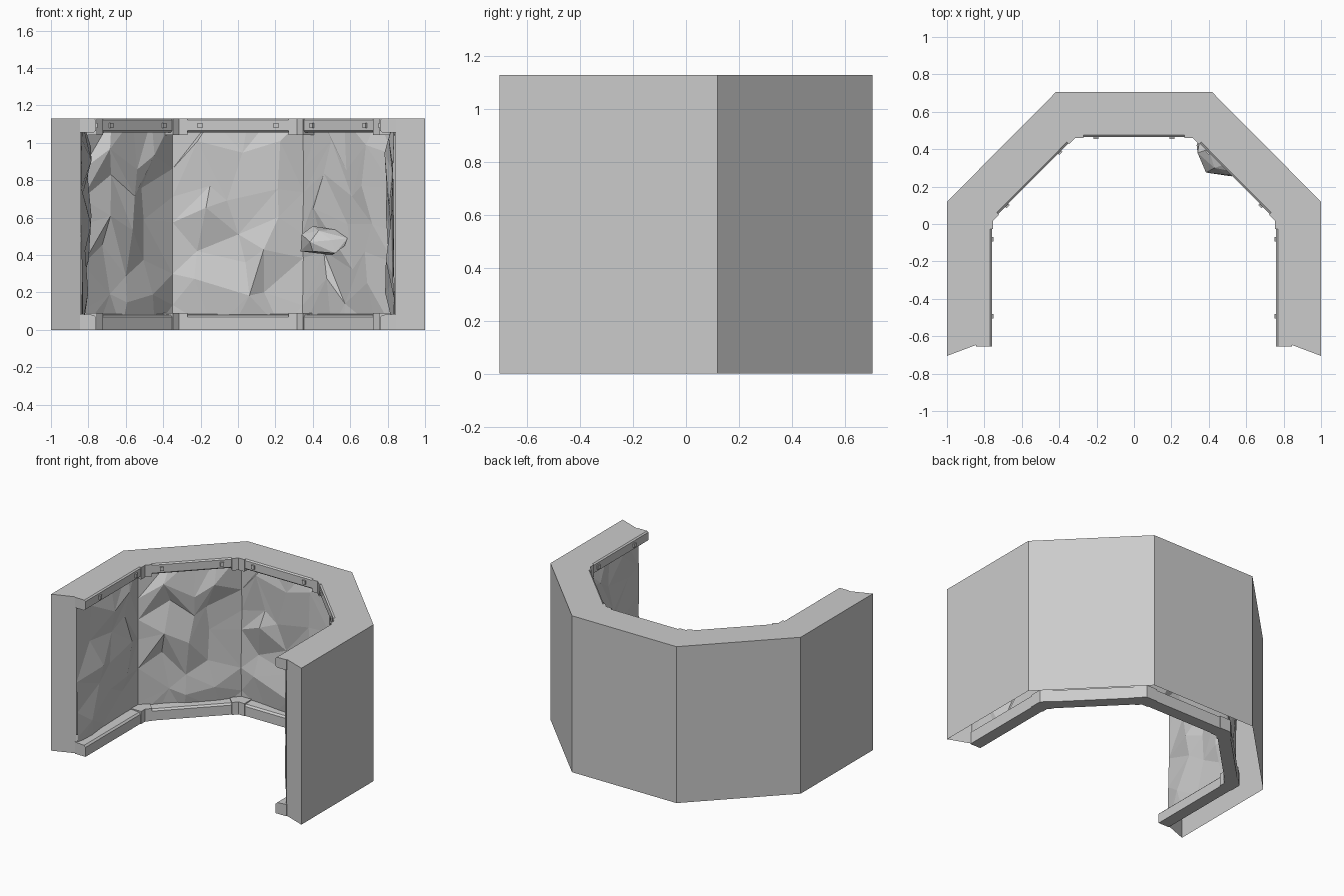
import bpy, bmesh, random
from mathutils import Vector, Matrix

if "Cube" in bpy.data.objects:
    bpy.data.objects.remove(bpy.data.objects["Cube"])
random.seed(7)
H = 1.13

# Plan line of the trim's front face, from the left end round to the right end
PLAN = [Vector(p) for p in [(-.76, -.655), (-.76, .02), (-.318, .465),
                            (.318, .465), (.76, .02), (.76, -.655)]]


def offset(path, d):
    """Mitred copy of a plan line, moved d outwards (left of travel)."""
    dirs = [(b - a).normalized() for a, b in zip(path, path[1:])]
    norms = [Vector((-t.y, t.x)) for t in dirs]
    out = []
    for i, p in enumerate(path):
        n0, n1 = norms[max(i - 1, 0)], norms[min(i, len(norms) - 1)]
        out.append(p + (n0 + n1) * d / (1 + n0.dot(n1)))
    return out


def finish(name, bm, recalc=True):
    if recalc:
        bmesh.ops.recalc_face_normals(bm, faces=bm.faces)
    me = bpy.data.meshes.new(name)
    bm.to_mesh(me)
    bm.free()
    ob = bpy.data.objects.new(name, me)
    bpy.context.collection.objects.link(ob)
    return ob


def sweep(name, path, profile):
    """Closed profile of (outward offset, z) carried along a plan line."""
    bm = bmesh.new()
    rails = [[bm.verts.new((p.x, p.y, z)) for p in offset(path, d)] for d, z in profile]
    for a, b in zip(rails, rails[1:] + rails[:1]):
        for i in range(len(path) - 1):
            bm.faces.new((a[i], a[i + 1], b[i + 1], b[i]))
    for e in (0, -1):
        bm.faces.new([r[e] for r in rails])
    return finish(name, bm)


# Outer shell: outside walls, top and ends, open underneath
bm = bmesh.new()
outer, inner = offset(PLAN, .24), offset(PLAN, .08)
for e in (0, -1):
    outer[e].y, inner[e].y = -.705, -.645
ob_, ot, it = ([bm.verts.new((p.x, p.y, z)) for p in line]
               for line, z in ((outer, 0), (outer, H), (inner, H)))
for i in range(5):
    bm.faces.new((ob_[i + 1], ob_[i], ot[i], ot[i + 1]))
    bm.faces.new((ot[i + 1], ot[i], it[i], it[i + 1]))
for e in (0, -1):
    low = bm.verts.new((inner[e].x, inner[e].y, 0))
    f = [ob_[e], low, it[e], ot[e]]
    bm.faces.new(f if e == 0 else f[::-1])
finish("outer_shell", bm, False)

# Rough rock lining: jittered grid folded round the five panels
bm = bmesh.new()
base = offset(PLAN, .075)
base[0].y = base[-1].y = -.645
ROWS, COLS = 6, 4
grid = []
for i in range(5):
    a, b = base[i], base[i + 1]
    t = (b - a).normalized()
    inward = Vector((t.y, -t.x))
    for c in range(COLS + (i == 4)):
        col = []
        for r in range(ROWS + 1):
            edge = c in (0, COLS)
            rim = r in (0, ROWS)
            u = c / COLS + (0 if edge else random.uniform(-.09, .09))
            z = H * r / ROWS
            if not rim:
                z += random.uniform(-.05, .05) + (.04 if c % 2 else -.04)
            push = random.uniform(-.005, .008) if edge or rim else random.uniform(-.01, .06)
            p = a.lerp(b, u) + inward * push
            col.append(bm.verts.new((p.x, p.y, z)))
        grid.append(col)
for a, b in zip(grid, grid[1:]):
    for r in range(ROWS):
        q = (a[r], b[r], b[r + 1], a[r + 1])
        if random.random() < .5:
            bm.faces.new((q[0], q[1], q[2]))
            bm.faces.new((q[0], q[2], q[3]))
        else:
            bm.faces.new((q[0], q[1], q[3]))
            bm.faces.new((q[1], q[2], q[3]))
finish("rock_lining", bm, False)

# Jutting stone on the right diagonal panel
bm = bmesh.new()
for p in [(.335, .42, .42), (.34, .38, .51), (.40, .29, .42), (.385, .275, .47),
          (.40, .40, .555), (.43, .30, .53), (.52, .255, .41), (.50, .262, .48),
          (.52, .33, .535), (.585, .27, .49), (.57, .27, .45), (.50, .40, .40),
          (.36, .50, .46)]:
    bm.verts.new(p)
bmesh.ops.convex_hull(bm, input=bm.verts)
finish("jutting_stone", bm)

# Lower and upper trim beams with chamfered edges
sweep("lower_trim", PLAN, [(0, 0), (.085, 0), (.085, .085), (.012, .08), (0, .068)])
sweep("upper_trim", PLAN, [(0, 1.065), (.012, 1.055), (.085, 1.055), (.085, H),
                           (.01, H), (0, 1.122)])

# Folded corner covers at each bend, top and bottom
for i in range(1, 5):
    p = PLAN[i]
    legs = [p + (PLAN[i - 1] - p).normalized() * .048, p,
            p + (PLAN[i + 1] - p).normalized() * .048]
    for label, z0, z1 in (("lower", 0, .09), ("upper", 1.043, H)):
        sweep(f"{label}_corner_cover_{i}", legs,
              [(-.006, z0), (.09, z0), (.09, z1), (-.006, z1)])

# Small square bolts, two on each upper beam
for i in range(5):
    a, b = PLAN[i], PLAN[i + 1]
    t = (b - a).normalized()
    rot = Matrix(((t.x, -t.y, 0), (t.y, t.x, 0), (0, 0, 1))).to_4x4()
    spots = (.84, .24) if i == 4 else (.82, .18)
    for k, u in enumerate((.24, .85) if i == 0 else (.15, .76) if i == 4 else (.18, .82)):
        p = a.lerp(b, u)
        bm = bmesh.new()
        bmesh.ops.create_cube(bm, size=1, matrix=Matrix.Translation((p.x, p.y, 1.093))
                              @ rot @ Matrix.Diagonal((.025, .02, .028, 1)))
        finish(f"bolt_{i}_{k}", bm)
